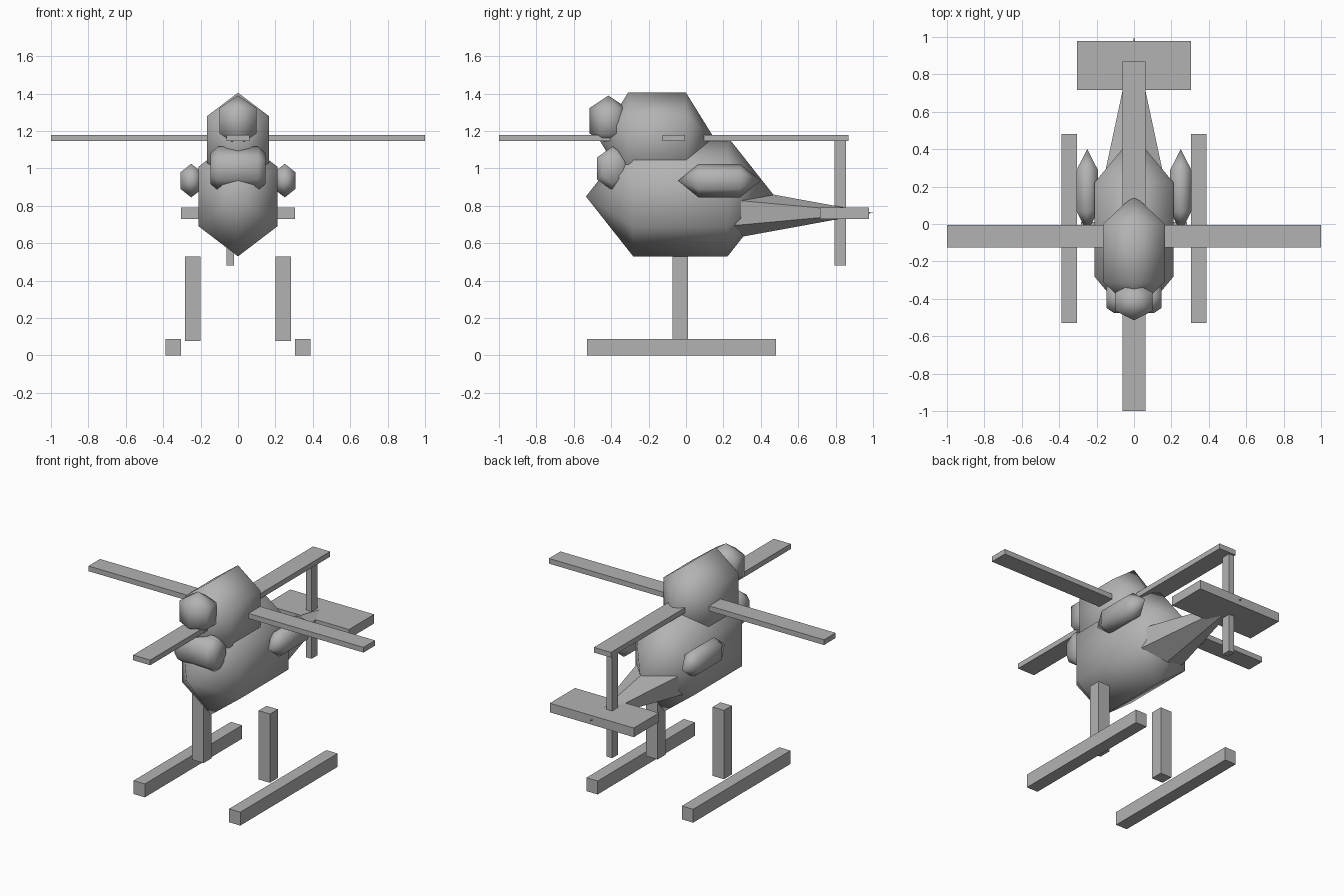
import bpy, math
from mathutils import Matrix, Vector

if "Cube" in bpy.data.objects:
    bpy.data.objects.remove(bpy.data.objects["Cube"])

grey = bpy.data.materials.new("mid_grey")
grey.diffuse_color = (0.45, 0.45, 0.45, 1)
grey.use_nodes = True
grey.node_tree.nodes["Principled BSDF"].inputs["Base Color"].default_value = grey.diffuse_color


def add_mesh(name, verts, faces, smooth):
    mesh = bpy.data.meshes.new(name)
    mesh.from_pydata(verts, [], faces)
    mesh.materials.append(grey)
    mesh.polygons.foreach_set("use_smooth", [smooth] * len(mesh.polygons))
    obj = bpy.data.objects.new(name, mesh)
    bpy.context.collection.objects.link(obj)
    return obj


def box(name, x, y, z):
    verts = [(a, b, c) for a in x for b in y for c in z]
    faces = [(0, 1, 3, 2), (4, 6, 7, 5), (0, 4, 5, 1),
             (2, 3, 7, 6), (0, 2, 6, 4), (1, 5, 7, 3)]
    return add_mesh(name, verts, faces, False)


def lathe(name, center, axis, rings, scale, smooth=True):
    """Six-sided body: rings are (position along axis, radius)."""
    verts, faces = [], []
    for t, r in rings:
        for i in range(6):
            a = math.pi / 3 * i
            u, v = r * math.sin(a), r * math.cos(a)
            p = {"x": (t, u, v), "y": (u, t, v), "z": (u, v, t)}[axis]
            verts.append(tuple(c + s * q for c, s, q in zip(center, scale, p)))
    for k in range(len(rings) - 1):
        for i in range(6):
            j = (i + 1) % 6
            faces.append((k * 6 + i, k * 6 + j, k * 6 + 6 + j, k * 6 + 6 + i))
    faces.append(tuple(range(5, -1, -1)))
    faces.append(tuple(range(len(verts) - 6, len(verts))))
    obj = add_mesh(name, verts, faces, smooth)
    # weld the tips and make normals point outward
    import bmesh
    bm = bmesh.new()
    bm.from_mesh(obj.data)
    bmesh.ops.remove_doubles(bm, verts=bm.verts, dist=1e-4)
    bmesh.ops.recalc_face_normals(bm, faces=bm.faces)
    bm.to_mesh(obj.data)
    bm.free()
    return obj


# Coarse ball: a tip, two rings and a tip
s60 = math.sin(math.pi / 3)
BALL = [(-1, 0), (-0.5, 1), (0.5, 1), (1, 0)]

# Fuselage, cabin and nose parts
lathe("fuselage", (0, -0.03, 0.85), "y", BALL, (0.21 / s60, 0.505, 0.32))
lathe("cabin", (0, -0.155, 1.155), "y", BALL, (0.165 / s60, 0.31, 0.25))
lathe("nose_ball", (0, -0.415, 1.255), "z", BALL, (0.1 / s60, 0.1, 0.135))
lathe("chin", (0, -0.393, 1.0), "x",
      [(-0.148, 0.68), (-0.108, 1), (0.108, 1), (0.148, 0.68)],
      (1, 0.082 / s60, 0.118))

# Tail cone, tailplane and upright tail blade
lathe("tail_cone", (0, 0, 0.763), "y", [(0.25, 1), (1.0, 0)],
      (0.16 / s60, 1, 0.137), False)
box("tailplane", (-0.305, 0.305), (0.717, 0.978), (0.73, 0.79))
box("tail_blade", (-0.062, -0.022), (0.795, 0.855), (0.48, 1.15))

# Crossed main rotor blades
box("rotor_cross", (-1, 1), (-0.125, -0.005), (1.146, 1.18))
box("rotor_long", (-0.062, 0.062), (-1, 0.868), (1.146, 1.18))

# Mirrored pods, struts and skids
for side, s in (("left", -1), ("right", 1)):
    lathe("pod_" + side, (s * 0.25, 0.178, 0.935), "y", BALL,
          (0.057 / s60, 0.222, 0.09))
    box("strut_" + side, sorted((s * 0.2, s * 0.283)), (-0.072, 0.01), (0.078, 0.53))
    box("skid_" + side, sorted((s * 0.306, s * 0.388)), (-0.53, 0.48), (0, 0.088))
